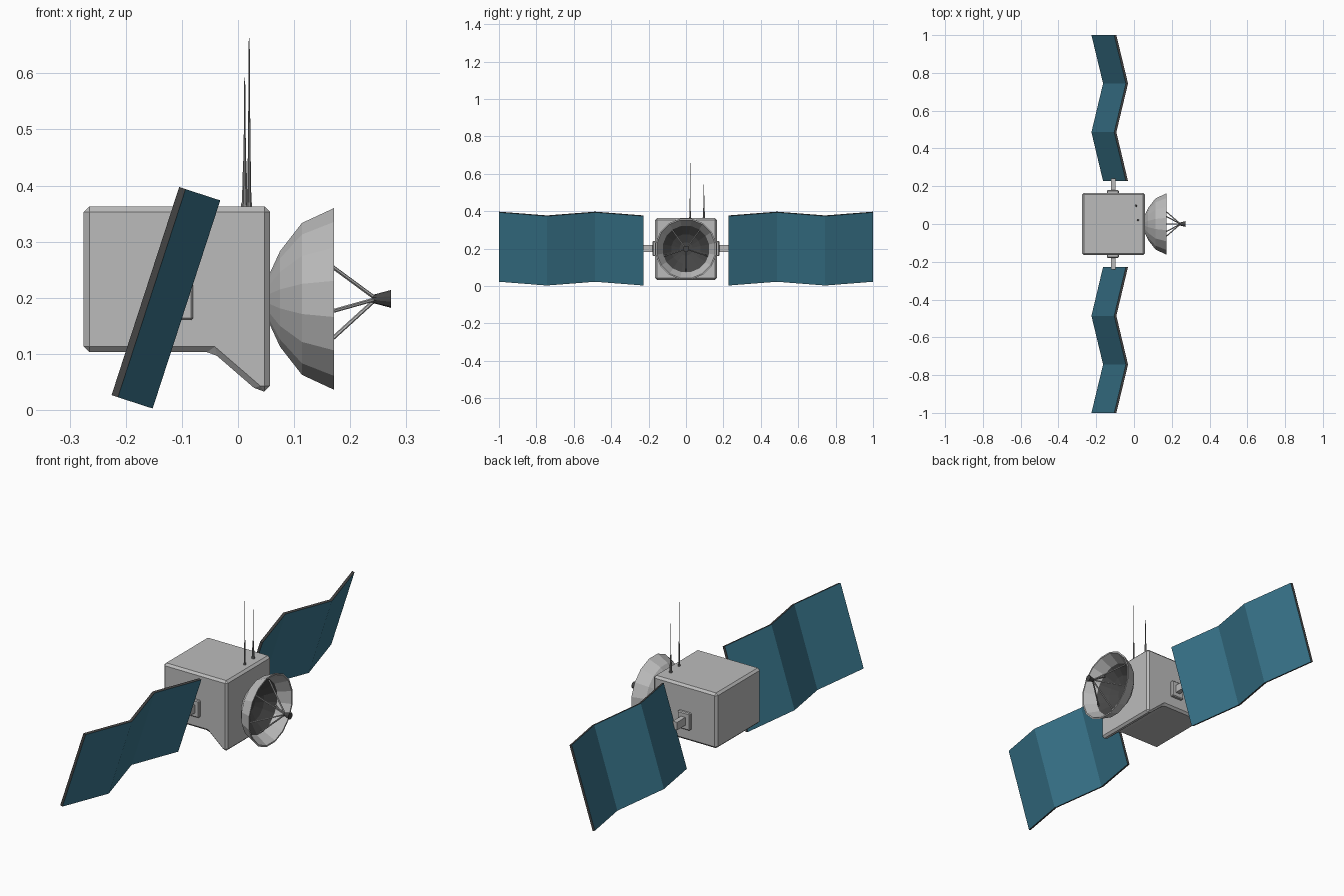
import bpy, bmesh, math
from mathutils import Vector, Matrix

cube = bpy.data.objects.get("Cube")
if cube:
    bpy.data.objects.remove(cube, do_unlink=True)


def material(name, rgb):
    m = bpy.data.materials.new(name)
    m.use_nodes = True
    m.diffuse_color = (*rgb, 1)
    m.node_tree.nodes["Principled BSDF"].inputs["Base Color"].default_value = (*rgb, 1)
    return m


GREY = material("light grey", (0.5, 0.5, 0.5))
MID = material("antenna grey", (0.22, 0.22, 0.22))
DARK = material("dark grey", (0.06, 0.06, 0.06))
BLUE = material("panel blue", (0.042, 0.185, 0.27))


def make(name, bm, *mats):
    bmesh.ops.recalc_face_normals(bm, faces=bm.faces)
    mesh = bpy.data.meshes.new(name)
    bm.to_mesh(mesh)
    bm.free()
    for m in mats:
        mesh.materials.append(m)
    obj = bpy.data.objects.new(name, mesh)
    bpy.context.collection.objects.link(obj)
    return obj


def chamfer(obj, width):
    mod = obj.modifiers.new("chamfer", "BEVEL")
    mod.width, mod.segments = width, 1
    mod.limit_method = "ANGLE"


def box(name, centre, size, mat):
    bm = bmesh.new()
    bmesh.ops.create_cube(bm, size=1)
    bmesh.ops.scale(bm, vec=size, verts=bm.verts)
    bmesh.ops.translate(bm, vec=centre, verts=bm.verts)
    return make(name, bm, mat)


def rings(bm, profile, sides, place, closed=False):
    """Sweep (distance, radius) pairs about the x axis, moved by a matrix."""
    loops = []
    for d, r in profile:
        angles = [2 * math.pi * (i + 0.5) / sides for i in range(sides)]
        loops.append([bm.verts.new(place @ Vector((d, r * math.cos(a), r * math.sin(a))))
                      for a in angles])
    bands = []
    for a, b in zip(loops, loops[1:]):
        bands.append([bm.faces.new((a[i], a[(i + 1) % sides], b[(i + 1) % sides], b[i]))
                      for i in range(sides)])
    caps = [bm.faces.new(loops[0]), bm.faces.new(loops[-1])]
    return bands, caps


def rod(name, start, end, r0, r1, sides, mat):
    start, end = Vector(start), Vector(end)
    way = end - start
    place = Matrix.Translation(start) @ way.to_track_quat("X", "Z").to_matrix().to_4x4()
    bm = bmesh.new()
    rings(bm, [(0, r0), (way.length, r1)], sides, place)
    return make(name, bm, mat)


# Body: side profile with a deeper front foot, extruded across y
outline = [(-0.275, 0.103), (-0.045, 0.103), (0.036, 0.033),
           (0.057, 0.033), (0.057, 0.363), (-0.275, 0.363)]
bm = bmesh.new()
side = bm.faces.new([bm.verts.new((x, -0.165, z)) for x, z in outline])
grown = bmesh.ops.extrude_face_region(bm, geom=[side])["geom"]
bmesh.ops.translate(bm, vec=(0, 0.33, 0),
                    verts=[v for v in grown if isinstance(v, bmesh.types.BMVert)])
chamfer(make("body", bm, GREY), 0.01)

# Dish: outer shell, rim and bowl, the deep bowl painted dark
AXIS_Z = 0.198
shell = [(0.055, 0.043), (0.075, 0.087), (0.114, 0.138), (0.171, 0.165),
         (0.171, 0.158), (0.117, 0.126), (0.081, 0.08), (0.064, 0.035)]
bm = bmesh.new()
bands, caps = rings(bm, shell, 16, Matrix.Translation((0, 0, AXIS_Z)))
for face in bands[5] + bands[6] + [caps[1]]:
    face.material_index = 1
make("dish", bm, GREY, DARK)

# Feed horn and its five struts
bm = bmesh.new()
rings(bm, [(0.238, 0.007), (0.247, 0.009), (0.273, 0.016)], 10,
      Matrix.Translation((0, 0, AXIS_Z)))
make("feed_horn", bm, DARK)
for i in range(5):
    a = math.radians(72 * i - 90)
    c, s = math.cos(a), math.sin(a)
    rod(f"feed_strut_{i + 1}", (0.112, 0.122 * c, AXIS_Z + 0.122 * s),
        (0.243, 0.003 * c, AXIS_Z + 0.003 * s), 0.0035, 0.0035, 6, GREY)

# Whip antennas: thick tapered base under a thin tip
for name, x, y, top, r in (("tall", 0.02, 0.022, 0.663, 0.005),
                           ("short", 0.012, 0.096, 0.593, 0.0065)):
    joint = 0.363 + 0.35 * (top - 0.363)
    rod(f"{name}_antenna_foot", (x, y, 0.36), (x, y, 0.37), r * 1.2, r, 8, MID)
    rod(f"{name}_antenna_base", (x, y, 0.368), (x, y, joint), r * 0.85, r * 0.5, 8, MID)
    rod(f"{name}_antenna_tip", (x, y, joint), (x, y, top), 0.0022, 0.0008, 6, MID)

# Folded solar panels with their mounts, one on each side
tilt = math.radians(18)
up = Vector((math.sin(tilt), 0, math.cos(tilt)))
out = Vector((math.cos(tilt), 0, -math.sin(tilt)))
middle = Vector((-0.1285, 0, 0.2))
HALF_HEIGHT, FOLD, THICK = 0.195, 0.0325, 0.006
for label, sign in (("left", 1), ("right", -1)):
    side_name = "back" if sign > 0 else "front"
    bm = bmesh.new()
    stations = []
    for i, y in enumerate((0.227, 0.486, 0.744, 1.0)):
        fold = FOLD if i % 2 == 0 else -FOLD
        # folds alternate outward, ending on the rear fold at the tip
        base = middle + out * fold + Vector((0, sign * y, 0))
        stations.append([bm.verts.new(base + out * THICK * n + up * HALF_HEIGHT * h)
                         for n, h in ((1, -1), (1, 1), (-1, 1), (-1, -1))])
    for a, b in zip(stations, stations[1:]):
        for k in range(4):
            j = (k + 1) % 4
            face = bm.faces.new((a[k], a[j], b[j], b[k]))
            face.material_index = k % 2
    for end in (stations[0], stations[-1]):
        bm.faces.new(end).material_index = 1
    make(f"{side_name}_solar_panel", bm, BLUE, DARK)
    plate = box(f"{side_name}_mount_plate", (-0.112, sign * 0.17, 0.2),
                (0.064, 0.018, 0.08), GREY)
    chamfer(plate, 0.004)
    box(f"{side_name}_panel_arm", (-0.11, sign * 0.205, 0.2), (0.023, 0.07, 0.037), GREY)
